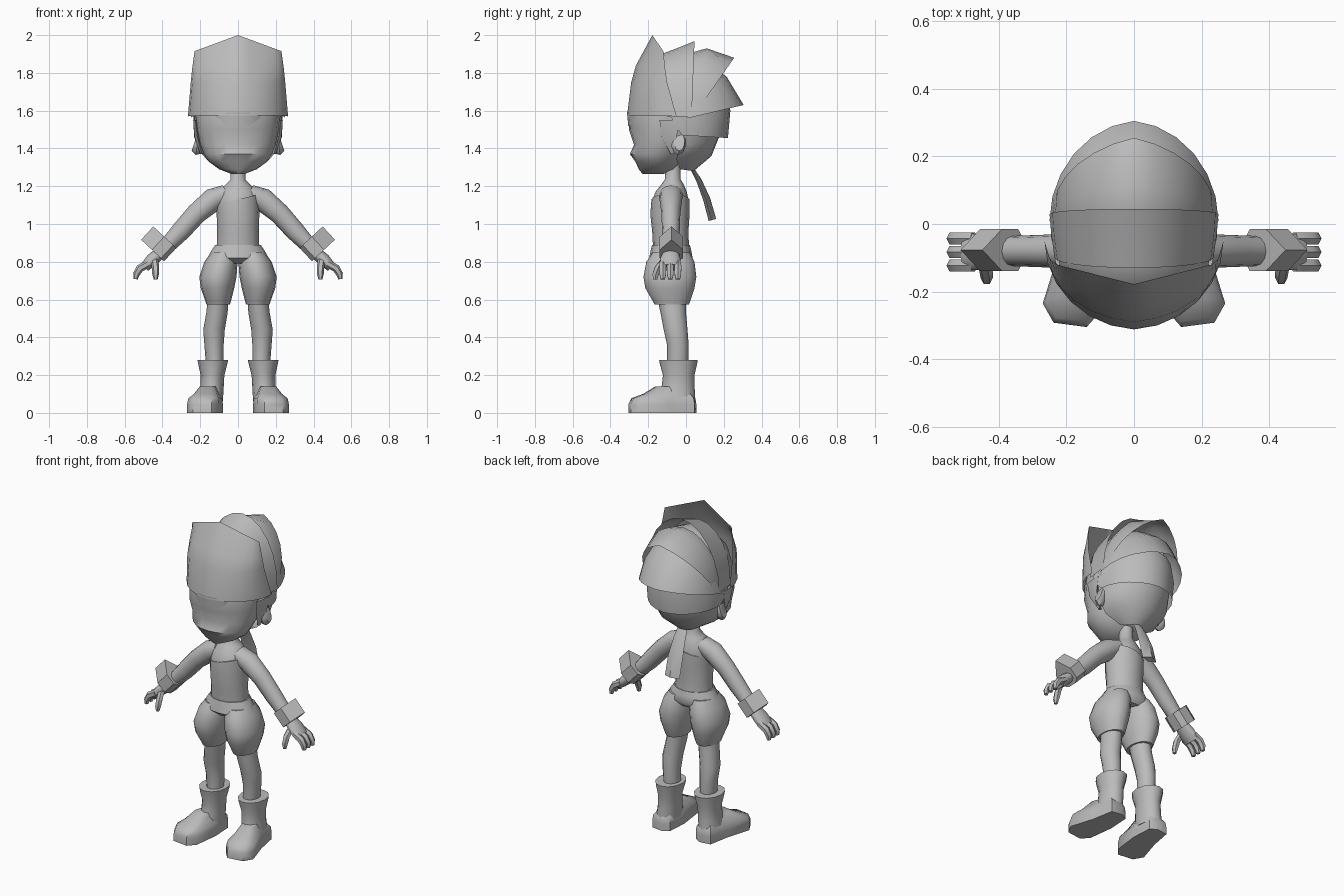
import bpy, bmesh, math
from mathutils import Vector

grey = bpy.data.materials.new("plain_grey")
grey.diffuse_color = (0.5, 0.5, 0.5, 1)
HEAD = Vector((0, -0.03, 1.6))


def loft(name, rings, mirror=False, closed=True, angle=50):
    """Skin a list of point rings; open rings give a sheet facing away from the head."""
    bm = bmesh.new()
    rows = [[bm.verts.new(p) for p in r] for r in rings]
    n = len(rows[0])
    for a, b in zip(rows, rows[1:]):
        for i in range(n if closed else n - 1):
            j = (i + 1) % n
            bm.faces.new((a[i], a[j], b[j], b[i]))
    if closed:
        bm.faces.new(rows[0])
        bm.faces.new(rows[-1])
    bmesh.ops.recalc_face_normals(bm, faces=bm.faces)
    if not closed and sum(f.normal.dot(f.calc_center_median() - HEAD) for f in bm.faces) < 0:
        bmesh.ops.reverse_faces(bm, faces=bm.faces)
    me = bpy.data.meshes.new(name)
    bm.to_mesh(me)
    bm.free()
    me.materials.append(grey)
    ob = bpy.data.objects.new(name, me)
    bpy.context.collection.objects.link(ob)
    bpy.ops.object.select_all(action='DESELECT')
    ob.select_set(True)
    bpy.context.view_layer.objects.active = ob
    bpy.ops.object.shade_smooth_by_angle(angle=math.radians(angle))
    if mirror:
        ob.modifiers.new("mirror", 'MIRROR').use_mirror_merge = False
    return ob


def circle(n=12):
    return [(math.cos(2 * math.pi * i / n), math.sin(2 * math.pi * i / n)) for i in range(n)]


def stack(name, levels, n=16, **kw):
    """Level rings given as (z, x0, x1, y0, y1)."""
    return loft(name, [[((x0 + x1) / 2 + (x1 - x0) / 2 * c, (y0 + y1) / 2 + (y1 - y0) / 2 * s, z)
                        for c, s in circle(n)] for z, x0, x1, y0, y1 in levels], **kw)


def tube(name, path, side, n=10, profile=None, **kw):
    """Sections across a path of (point, half thickness, half width along side)."""
    pts = [Vector(p[0]) for p in path]
    side = Vector(side)
    rings = []
    for i, (_, ru, rv) in enumerate(path):
        d = pts[min(i + 1, len(pts) - 1)] - pts[max(i - 1, 0)]
        u = side.cross(d).normalized()
        rings.append([pts[i] + u * (c * ru) + side * (s * rv) for c, s in (profile or circle(n))])
    return loft(name, rings, **kw)


def arc(w, side, mid, roundness=1.0, n=12):
    """Arch from one side of the head over its middle to the other side; side and mid are (y, z)."""
    out = []
    for i in range(n + 1):
        a = math.pi * (i / n - 0.5)
        f = roundness * math.cos(a) + (1 - roundness) * (1 - abs(math.sin(a)))
        out.append((w * math.sin(a), side[0] + (mid[0] - side[0]) * f, side[1] + (mid[1] - side[1]) * f))
    return out


def sheet(name, *arcs):
    return loft(name, [arc(*a) for a in arcs], closed=False)


# Head with chin, muzzle and brow
stack("head", [(z, -r, r, y0, y1) for z, r, y0, y1 in [
    (1.265, .035, -.23, -.12), (1.29, .10, -.25, -.06), (1.33, .155, -.268, -.03),
    (1.37, .18, -.297, 0), (1.42, .20, -.275, .02), (1.50, .215, -.302, .05),
    (1.60, .225, -.298, .11), (1.75, .205, -.25, .12), (1.84, .13, -.18, .08), (1.88, .05, -.1, .03)]], n=20)
# Ears
tube("ear", [((.19, -.045, 1.43), .055, .025), ((.215, -.04, 1.43), .065, .038),
             ((.23, -.035, 1.435), .05, .028)], (0, 1, 0), mirror=True)

# Upright front hair panel
sheet("front_hair",
      (.265, (-.05, 1.57), (-.312, 1.575), .95), (.25, (-.10, 1.75), (-.29, 1.75), .9),
      (.243, (-.11, 1.82), (-.265, 1.84), .6), (.23, (-.12, 1.915), (-.178, 2.0), 0))
# Overlapping swept-back layers
sheet("crown_hair", (.235, (-.10, 1.57), (-.13, 1.90)), (.245, (-.03, 1.57), (-.05, 1.93)),
      (.25, (.03, 1.57), (.045, 1.968)))
sheet("upper_back_hair", (.235, (-.01, 1.58), (.02, 1.905)), (.24, (.02, 1.58), (.11, 1.93)),
      (.235, (.06, 1.60), (.255, 1.88), .75))
sheet("middle_back_hair", (.235, (-.01, 1.59), (.10, 1.86)), (.245, (0, 1.58), (.215, 1.78)),
      (.25, (.01, 1.56), (.305, 1.63), .92))
sheet("lower_back_hair", (.235, (-.08, 1.57), (.22, 1.68)), (.235, (-.05, 1.51), (.235, 1.60)),
      (.225, (-.02, 1.47), (.222, 1.455), .95))
sheet("nape_hair", (.225, (-.05, 1.53), (.20, 1.55)), (.215, (-.045, 1.40), (.175, 1.46)),
      (.165, (-.05, 1.34), (.135, 1.36)), (.07, (-.03, 1.29), (.04, 1.28)))
# Short hair in front of each ear
loft("sideburn", [[(.226, -.14, 1.55), (.237, -.09, 1.55), (.237, -.03, 1.55), (.21, -.08, 1.55)],
                  [(.215, -.13, 1.46), (.23, -.09, 1.46), (.232, -.05, 1.46), (.2, -.08, 1.46)],
                  [(.19, -.08, 1.37), (.20, -.075, 1.37), (.20, -.065, 1.37), (.18, -.07, 1.37)]], mirror=True)

# Headband and its hanging tail
sheet("headband", (.232, (0, 1.545), (-.306, 1.52)), (.236, (0, 1.575), (-.312, 1.59)))
tube("headband_tail", [((0, .02, 1.31), .01, .03), ((0, .065, 1.23), .018, .04),
                       ((0, .105, 1.13), .024, .05), ((0, .135, 1.02), .026, .05)], (1, 0, 0),
     profile=[(1, 0), (0, 1), (-.6, 0), (0, -1)])

# Torso with neck
stack("torso", [(z, -r, r, y0, y1) for z, r, y0, y1 in [
    (.86, .11, -.17, .012), (.95, .106, -.172, .006), (1.05, .108, -.183, .014), (1.12, .112, -.18, .015),
    (1.17, .10, -.162, .004), (1.21, .065, -.13, -.012), (1.235, .04, -.112, -.028), (1.31, .038, -.108, -.03)]])
# Vest with a slanted neckline
vest = stack("vest", [(z, -r, r, y0, y1) for z, r, y0, y1 in [
    (.88, .113, -.175, .017), (.95, .11, -.178, .012), (1.05, .113, -.189, .019), (1.13, .115, -.183, .018)]])
for v in vest.data.vertices:
    if v.co.z > 1.1:
        v.co.z += .25 * v.co.x

# Puffed shorts
stack("shorts_hips", [(z, -r, r, y0, y1) for z, r, y0, y1 in [
    (.89, .12, -.18, .02), (.86, .14, -.187, .028), (.82, .163, -.195, .035), (.79, .15, -.16, .01)]])
stack("shorts_leg", [(.85, .01, .142, -.175, .02), (.80, .002, .178, -.21, .045), (.72, .008, .205, -.225, .055),
                     (.66, .02, .197, -.215, .045), (.59, .038, .172, -.175, .022),
                     (.575, .042, .168, -.168, .015)], mirror=True)
# Legs
stack("leg", [(.60, .05, .16, -.15, 0), (.53, .055, .168, -.135, .0), (.44, .07, .184, -.118, .008),
              (.36, .076, .178, -.10, .014), (.26, .078, .17, -.10, .012)], n=12, mirror=True)
# Boot shafts flaring at the top
stack("boot_shaft", [(.28, .052, .214, -.142, .062), (.265, .055, .212, -.14, .06), (.20, .072, .198, -.122, .045),
                     (.13, .076, .20, -.13, .046), (.06, .08, .21, -.145, .05)], n=12, mirror=True)
# Boot feet turned slightly outwards
SOLE = [(.13, .055), (.20, .045), (.225, -.09), (.27, -.235), (.238, -.292),
        (.14, -.305), (.10, -.26), (.08, -.10), (.088, .03)]
loft("boot_foot", [[(.14 + (x - .14) * s, -.03 + (y + .03) * s, z) for x, y in SOLE]
                   for z, s in [(0, 1), (.045, 1), (.078, .94), (.10, .72), (.14, .48)]], mirror=True)

# Arms
Y = (0, 1, 0)
tube("arm", [((.06, -.078, 1.165), .045, .06), ((.13, -.08, 1.13), .062, .06), ((.22, -.08, 1.055), .055, .05),
             ((.30, -.08, .965), .052, .047), ((.38, -.08, .88), .042, .044), ((.43, -.08, .84), .036, .042)],
     Y, n=12, mirror=True)
# Wrist cuffs with a raised ridge on the outside
CUFF = [(-.124, 0), (-.045, .062), (.02, .062), (.043, .03), (.043, -.03), (.02, -.062), (-.045, -.062)]
if Vector(Y).cross(Vector((.065, 0, -.07))).x > 0:
    CUFF = [(-a, b) for a, b in CUFF]
tube("wrist_cuff", [((.3575, -.077, .9025), 1, 1), ((.4225, -.077, .8325), 1, 1)], Y,
     profile=CUFF, mirror=True, angle=25)
# Hands
tube("palm", [((.41, -.08, .85), .032, .042), ((.455, -.083, .81), .034, .056), ((.495, -.083, .77), .026, .056)],
     Y, mirror=True)
for i, y in enumerate((-.043, -.083, -.123)):
    tube(f"finger_{i + 1}", [((.475, y, .79), .02, .02), ((.52, y, .765), .021, .021), ((.538, y, .735), .018, .02),
                             ((.542, y, .708), .011, .013)], Y, n=6, mirror=True)
tube("thumb", [((.445, -.105, .82), .02, .024), ((.437, -.145, .775), .02, .022), ((.436, -.16, .735), .018, .02),
               ((.436, -.163, .705), .01, .012)], Y, n=6, mirror=True)
